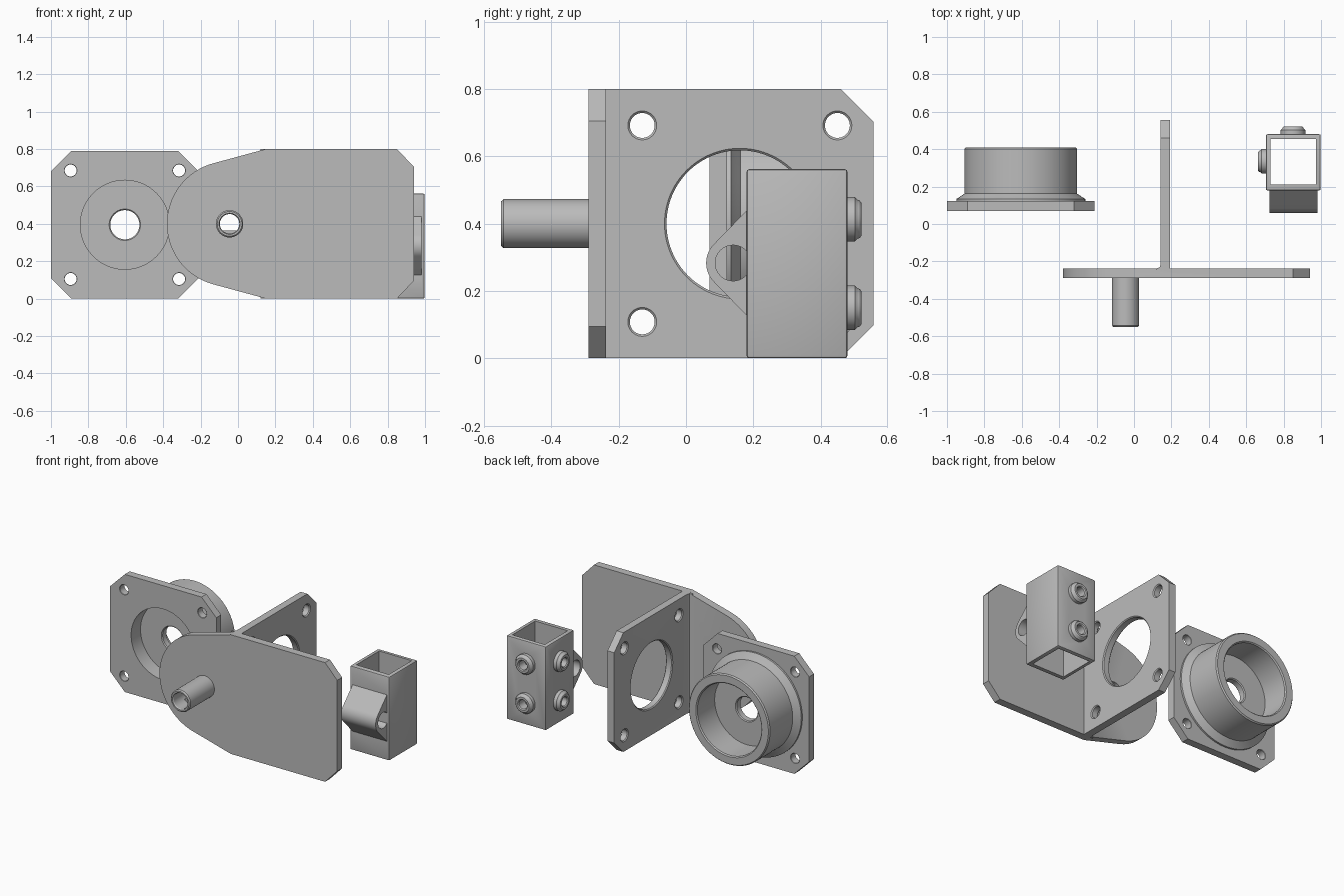
import bpy, bmesh, math

if "Cube" in bpy.data.objects:
    bpy.data.objects.remove(bpy.data.objects["Cube"])

steel = bpy.data.materials.new("plain grey")
steel.diffuse_color = (0.5, 0.5, 0.5, 1)
steel.use_nodes = True
steel.node_tree.nodes["Principled BSDF"].inputs["Base Color"].default_value = steel.diffuse_color

MAP = {"X": lambda u, v, d: (d, u, v),
       "Y": lambda u, v, d: (u, d, v),
       "Z": lambda u, v, d: (u, v, d)}


def loft(name, loops, axis, bevel=0):
    """Solid through a list of (outline, depth) sections along an axis."""
    bm = bmesh.new()
    rings = [[bm.verts.new(MAP[axis](u, v, d)) for u, v in pts] for pts, d in loops]
    n = len(rings[0])
    for a, b in zip(rings, rings[1:]):
        for i in range(n):
            j = (i + 1) % n
            bm.faces.new((a[i], a[j], b[j], b[i]))
    bm.faces.new(rings[0])
    bm.faces.new(rings[-1])
    if bevel:
        bmesh.ops.bevel(bm, geom=bm.edges[:], offset=bevel, segments=2,
                        profile=0.5, affect='EDGES')
    bmesh.ops.recalc_face_normals(bm, faces=bm.faces)
    me = bpy.data.meshes.new(name)
    bm.to_mesh(me)
    bm.free()
    me.materials.append(steel)
    ob = bpy.data.objects.new(name, me)
    bpy.context.collection.objects.link(ob)
    return ob


def prism(name, pts, axis, a, b, bevel=0):
    return loft(name, [(pts, a), (pts, b)], axis, bevel)


def arc(c, r, a0=0, a1=360, n=64):
    steps = n if a1 - a0 == 360 else n + 1
    return [(c[0] + r * math.cos(math.radians(a0 + (a1 - a0) * i / n)),
             c[1] + r * math.sin(math.radians(a0 + (a1 - a0) * i / n)))
            for i in range(steps)]


def lathe(name, c, profile, axis, n=64):
    return loft(name, [(arc(c, r, n=n), d) for r, d in profile], axis)


def hole(c, r, a, b, axis, flare=0.006, n=40):
    """Cutter for a through hole from a to b with chamfered mouths."""
    e = 0.01
    return lathe("hole", c, [(r + flare + e, a - e), (r, a + flare),
                             (r, b - flare), (r + flare + e, b + e)], axis, n)


def rect(u0, u1, v0, v1):
    return [(u0, v0), (u1, v0), (u1, v1), (u0, v1)]


def combine(ob, parts, op):
    """Apply booleans and remove the tool objects."""
    bpy.context.view_layer.objects.active = ob
    for p in parts:
        m = ob.modifiers.new("bool", 'BOOLEAN')
        m.operation, m.solver, m.object = op, 'EXACT', p
        bpy.ops.object.modifier_apply(modifier=m.name)
        bpy.data.objects.remove(p)


def finish(ob):
    bpy.ops.object.select_all(action='DESELECT')
    ob.select_set(True)
    bpy.context.view_layer.objects.active = ob
    bpy.ops.object.shade_smooth_by_angle(angle=math.radians(30))


# --- flanged bearing cup: square plate with a stepped barrel behind it
C = (-0.605, 0.395)
h, k = 0.395, 0.285
octagon = [(C[0] + u, C[1] + v) for u, v in
           [(-k, -h), (k, -h), (h, -k), (h, k), (k, h), (-k, h), (-h, k), (-h, -k)]]
cup = prism("bearing_cup", octagon, "Y", 0.07, 0.122)
combine(cup, [lathe("barrel", C, [(0.345, 0.1), (0.345, 0.134), (0.325, 0.146),
                                  (0.312, 0.155), (0.301, 0.162), (0.301, 0.402),
                                  (0.294, 0.41)], "Y", 96)], 'UNION')
combine(cup, [lathe("recess", C, [(0.238, 0.0), (0.238, 0.17)], "Y", 96),
              lathe("bore", C, [(0.238, 0.22), (0.238, 0.403), (0.26, 0.425)], "Y", 96),
              hole(C, 0.078, 0.17, 0.22, "Y")]
        + [hole((C[0] + sx * 0.29, C[1] + sz * 0.29), 0.032, 0.07, 0.122, "Y", 0.002)
           for sx in (-1, 1) for sz in (-1, 1)], 'DIFFERENCE')
finish(cup)

# --- bracket: round-nosed face plate, upright web and hollow spindle
S = (-0.045, 0.4)
nose = arc(S, 0.335, 105, 255, 48)
face = nose + [(0.15, 0), (0.85, 0), (0.94, 0.095), (0.94, 0.705), (0.85, 0.8), (0.15, 0.8)]
bracket = prism("bracket", face, "Y", -0.29, -0.238)
web = [(-0.26, 0), (0.46, 0), (0.557, 0.097), (0.557, 0.703), (0.46, 0.8), (-0.26, 0.8)]
combine(bracket, [
    prism("web", web, "X", 0.143, 0.193),
    prism("fillet", [(0.12, -0.245), (0.12, -0.238), (0.137, -0.232), (0.143, -0.215),
                     (0.15, -0.215), (0.15, -0.245)], "Z", 0, 0.8),
    lathe("spindle", S, [(0.073, -0.27), (0.073, -0.542), (0.066, -0.55)], "Y")], 'UNION')
dee = arc(S, 0.052, -42, 222, 40)
combine(bracket, [
    lathe("mouth", S, [(0.066, -0.564), (0.052, -0.543), (0.052, -0.45)], "Y", 40),
    prism("dee", dee, "Y", -0.46, -0.2),
    hole((0.16, 0.4), 0.218, 0.143, 0.193, "X", n=96)]
    + [hole((y, z), 0.037, 0.143, 0.193, "X")
       for y in (-0.13, 0.45) for z in (0.108, 0.692)], 'DIFFERENCE')
finish(bracket)

# --- square tube socket with a hinge lug and four screw bosses
socket = prism("tube_socket", rect(0.705, 0.998, 0.18, 0.48), "Z", 0, 0.562, 0.008)
L = (0.14, 0.283)
lug = arc(L, 0.08, 135, 225, 20) + [(0.182, 0.125), (0.2, 0.125), (0.2, 0.441), (0.182, 0.441)]
combine(socket, [prism("lug", lug, "X", 0.725, 0.98)], 'UNION')


def boss(c, axis, base, out):
    return lathe("boss", c, [(0.066, base - out * 0.01), (0.066, base + out * 0.022),
                             (0.058, base + out * 0.03), (0.056, base + out * 0.036),
                             (0.05, base + out * 0.041)], axis, 40)


for z in (0.15, 0.413):
    combine(socket, [boss((0.85, z), "Y", 0.48, 1), boss((0.335, z), "X", 0.705, -1)], 'UNION')
lug_hole = [p for p in arc(L, 0.053, 41, 319, 48)]
combine(socket, [prism("cavity", rect(0.731, 0.972, 0.212, 0.454), "Z", -0.1, 0.7),
                 prism("lug_hole", lug_hole, "X", 0.6, 1.1)], 'DIFFERENCE')
for z in (0.15, 0.413):
    combine(socket, [hole((0.85, z), 0.03, 0.44, 0.521, "Y"),
                     hole((0.335, z), 0.03, 0.664, 0.745, "X")], 'DIFFERENCE')
finish(socket)
